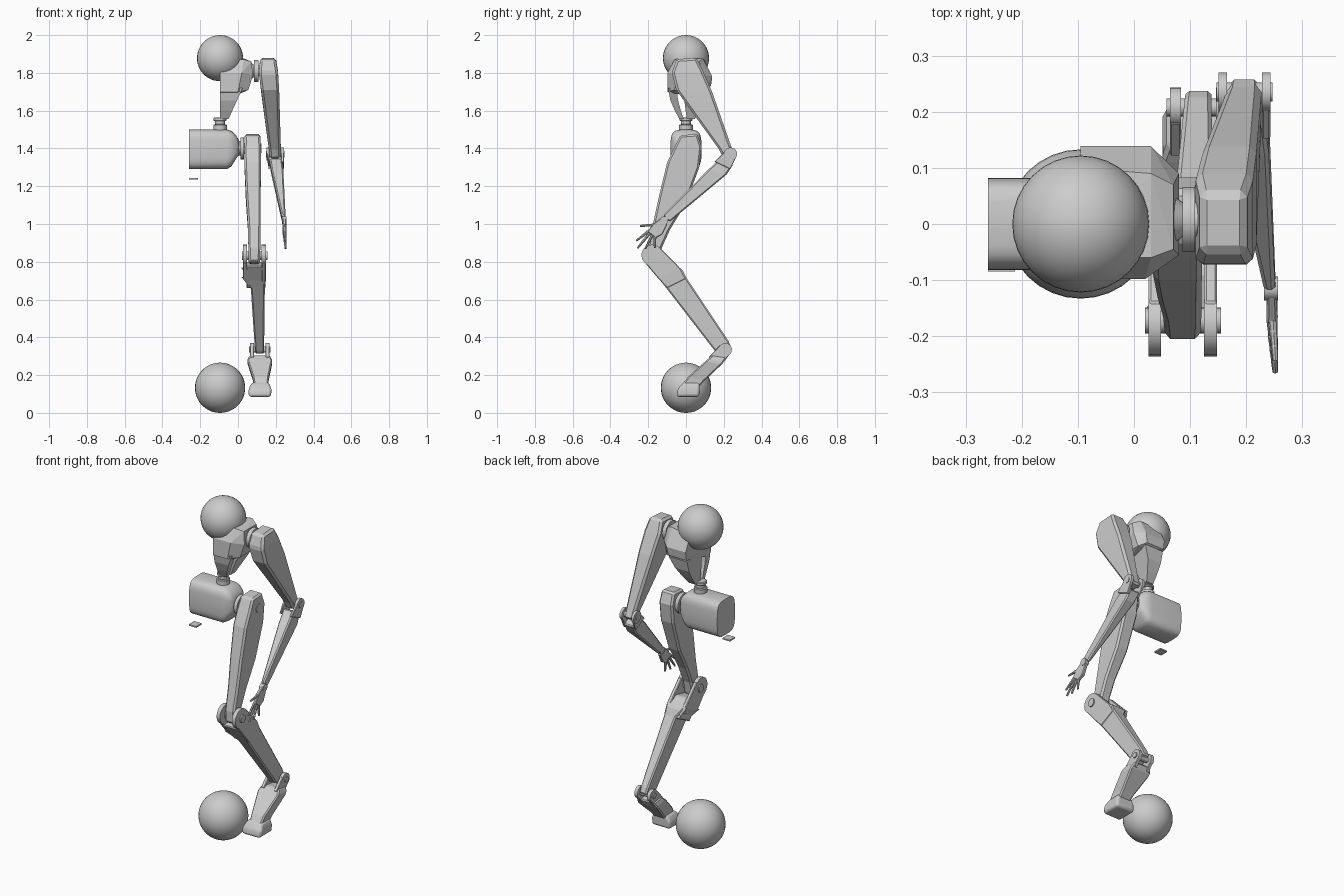
import bpy, bmesh, math
from mathutils import Vector, Matrix

CX = -0.095  # body axis


def finish(name, bm, bevel=0.0, smooth=None, segments=1):
    bmesh.ops.recalc_face_normals(bm, faces=bm.faces)
    me = bpy.data.meshes.new(name)
    bm.to_mesh(me)
    bm.free()
    ob = bpy.data.objects.new(name, me)
    bpy.context.collection.objects.link(ob)
    if bevel:
        m = ob.modifiers.new("bevel", 'BEVEL')
        m.width, m.segments, m.limit_method = bevel, segments, 'ANGLE'
    if smooth:
        bpy.context.view_layer.objects.active = ob
        ob.select_set(True)
        bpy.ops.object.shade_smooth_by_angle(angle=math.radians(smooth))
        ob.select_set(False)
    return ob


def loft(name, rings, bevel=0.0, smooth=None, segments=1):
    bm = bmesh.new()
    vs = [[bm.verts.new(p) for p in r] for r in rings]
    n = len(vs[0])
    for a, b in zip(vs, vs[1:]):
        for i in range(n):
            bm.faces.new((a[i], a[(i + 1) % n], b[(i + 1) % n], b[i]))
    bm.faces.new(vs[0])
    bm.faces.new(vs[-1])
    return finish(name, bm, bevel, smooth, segments)


def limb(name, stations, bevel=0.01):
    """Each station: front y,z / back y,z / x range."""
    return loft(name, [[(x0, fy, fz), (x1, fy, fz), (x1, by, bz), (x0, by, bz)]
                       for fy, fz, by, bz, x0, x1 in stations], bevel)


def hull(name, pts, bevel=0.0):
    bm = bmesh.new()
    for p in pts:
        bm.verts.new(p)
    bmesh.ops.convex_hull(bm, input=bm.verts)
    bmesh.ops.dissolve_limit(bm, angle_limit=0.03, verts=bm.verts, edges=bm.edges)
    return finish(name, bm, bevel)


def rod(name, a, b, r, r2=None, sides=20, bevel=0.0):
    a, b = Vector(a), Vector(b)
    d = b - a
    bm = bmesh.new()
    rot = Vector((0, 0, 1)).rotation_difference(d).to_matrix().to_4x4()
    bmesh.ops.create_cone(bm, cap_ends=True, segments=sides, radius1=r, radius2=r if r2 is None else r2,
                          depth=d.length, matrix=Matrix.Translation((a + b) / 2) @ rot)
    return finish(name, bm, bevel, 35)


def disc(name, x0, x1, y, z, r, r2=None):
    return rod(name, (x0, y, z), (x1, y, z), r, r2)


def ball(name, c, r, u=32, v=24):
    bm = bmesh.new()
    bmesh.ops.create_uvsphere(bm, u_segments=u, v_segments=v, radius=r, matrix=Matrix.Translation(c))
    return finish(name, bm, 0, 40)


# Head and the ball at the base
ball("head", (CX, 0, 1.878), 0.122)
ball("base_ball", (CX, 0, 0.133), 0.133)

# Chest: upper half block with a chamfered shoulder, cut at the body axis
hull("chest", [(CX, -.098, 1.80), (CX, -.098, 1.70), (.02, -.098, 1.80), (.0, -.098, 1.70),
               (CX, -.06, 1.86), (.03, -.06, 1.872), (.07, -.045, 1.86), (.08, -.055, 1.79),
               (.055, -.06, 1.71), (CX, .10, 1.86), (.03, .09, 1.877), (.07, .07, 1.86),
               (.08, .09, 1.79), (.055, .10, 1.71), (CX, .139, 1.78), (.03, .139, 1.78),
               (CX, .132, 1.73), (.02, .132, 1.73), (CX, -.06, 1.685), (.0, -.06, 1.685)])
# Front and back panels tapering to the waist


def panel(name, y0, y1, y2, y3):
    loft(name, [[(CX, a, z), (x, a, z), (x, b, z), (CX, b, z)]
                for x, z, a, b in ((.025, 1.72, y0, y1), (-.005, 1.655, y0 * .8 + y2 * .2, y1 * .8 + y3 * .2),
                                   (-.03, 1.60, y0 * .4 + y2 * .6, y1 * .4 + y3 * .6), (-.05, 1.555, y2, y3))])


panel("chest_front_panel", -.095, -.05, -.035, -.012)
panel("chest_back_panel", -.012, .125, .005, .045)

# Waist joint
disc_z = [(1.565, 1.545, .034), (1.548, 1.525, .027), (1.528, 1.49, .036)]
for i, (a, b, r) in enumerate(disc_z):
    rod(f"waist_ring_{i}", (CX, 0, a), (CX, 0, b), r, bevel=.004)

# Pelvis: rounded box section lofted along x, flat outer end


def pelvis_ring(x, ry, z0, z1, n=28, e=0.5):
    pts = []
    for i in range(n):
        t = 2 * math.pi * i / n
        c, s = math.cos(t), math.sin(t)
        pts.append((x, ry * math.copysign(abs(c) ** e, c),
                    (z0 + z1) / 2 + (z1 - z0) / 2 * math.copysign(abs(s) ** e, s)))
    return pts


loft("pelvis", [pelvis_ring(*s) for s in ((-.26, .082, 1.29, 1.50), (-.06, .082, 1.29, 1.50),
                                          (-.035, .078, 1.305, 1.493), (-.01, .066, 1.345, 1.47),
                                          (.004, .05, 1.365, 1.445))], smooth=40)
loft("small_plate", [[(-.26, -.085, z), (-.212, -.085, z), (-.212, -.035, z), (-.26, -.035, z)]
                     for z in (1.235, 1.243)])

# Shoulder joint
disc("shoulder_socket", .06, .088, .008, 1.81, .05, .03)
disc("shoulder_disc", .086, .109, .008, 1.81, .058)
disc("shoulder_pin", .105, .125, .008, 1.81, .03)

# Upper arm
limb("upper_arm", [(-.05, 1.872, .055, 1.88, .118, .20), (-.075, 1.80, .09, 1.81, .11, .212),
                   (-.052, 1.71, .138, 1.70, .122, .218), (.175, 1.395, .243, 1.40, .163, .227),
                   (.20, 1.345, .262, 1.355, .167, .226)], .012)

# Elbow plates and pin, joined to the forearm
for i, (a, b) in enumerate(((.151, .166), (.228, .243))):
    disc("elbow_plate_" + "ab"[i], a, b, .235, 1.37, .035)
    limb("elbow_arm_" + "ab"[i], [(.208, 1.385, .268, 1.36, a, b), (.15, 1.33, .235, 1.29, a + .012 * (1 - i), b)], .003)
disc("elbow_pin", .147, .247, .235, 1.37, .017)

# Forearm
limb("forearm", [(.185, 1.35, .25, 1.315, .166, .232), (.12, 1.29, .215, 1.262, .176, .24),
                 (-.122, 1.045, -.088, 1.01, .232, .252)], .007)
disc("wrist", .232, .257, -.115, 1.02, .021)

# Hand: palm, fingers and thumb made of short segments
limb("palm", [(-.128, 1.035, -.098, 1.0, .237, .254), (-.175, 1.0, -.125, .945, .236, .256),
              (-.205, .96, -.16, .925, .240, .256)], .004)
fingers = [("index", (-.20, .96), (-.265, .91)), ("middle", (-.195, .948), (-.258, .87)),
           ("ring", (-.18, .938), (-.217, .867)), ("little", (-.165, .932), (-.165, .873)),
           ("thumb", (-.165, .995), (-.245, .99))]
for label, a, b in fingers:
    A, B = Vector((.247, *a)), Vector((.252, *b))
    for k in range(3):
        p, q = A.lerp(B, k / 3), A.lerp(B, (k + .92) / 3)
        rod(f"{label}_finger_{k}", p, q, .0085 - .001 * k, .007 - .001 * k, 8)
        ball(f"{label}_knuckle_{k}", p, .008 - .001 * k, 8, 6)

# Hip joint
disc("hip_socket", -.01, .015, 0, 1.40, .045, .035)
disc("hip_disc", .012, .032, 0, 1.40, .058)
disc("hip_pin", .028, .045, 0, 1.40, .03)
disc("hip_cap", .118, .124, .02, 1.40, .025)

# Thigh
limb("thigh", [(-.03, 1.47, .06, 1.476, .036, .118), (-.065, 1.40, .083, 1.41, .033, .121),
               (-.10, 1.325, .07, 1.30, .034, .121), (-.14, 1.16, .0, 1.11, .042, .12),
               (-.175, 1.0, -.085, .97, .052, .12), (-.205, .87, -.13, .87, .055, .118),
               (-.205, .80, -.145, .785, .057, .116)], .01)

# Knee plates and pin
for i, (a, b) in enumerate(((.026, .048), (.125, .148))):
    disc("knee_plate_" + "ab"[i], a, b, -.18, .835, .056)
    limb("knee_arm_" + "ab"[i], [(-.228, .808, -.14, .878, a, b), (-.15, .715, -.03, .765, a, b),
                                 (-.10, .66, 0, .71, a + .045 * (1 - i), b - .003)], .004)
disc("knee_pin", .020, .155, -.172, .832, .023)

# Shin
limb("shin", [(-.20, .775, -.085, .80, .04, .135), (-.135, .70, -.02, .76, .036, .143),
              (-.10, .655, .002, .715, .068, .142), (.155, .325, .225, .38, .090, .138),
              (.18, .31, .24, .345, .092, .138)], .007)

# Ankle plates and pin
for i, (a, b) in enumerate(((.064, .084), (.146, .166))):
    disc("ankle_plate_" + "ab"[i], a, b, .208, .335, .035)
    limb("ankle_arm_" + "ab"[i], [(.18, .358, .238, .32, a, b), (.12, .295, .20, .268, a, b)], .003)
disc("ankle_pin", .058, .172, .208, .335, .016)

# Foot and its rounded sole pad
limb("foot", [(.14, .305, .215, .295, .060, .168), (.11, .28, .195, .262, .049, .182),
              (.01, .19, .10, .172, .078, .163), (-.02, .15, .07, .14, .085, .16)], .007)
loft("sole_pad", [[(x0, a, z), (x1, a, z), (x1, b, z), (x0, b, z)] for x0, x1, a, b, z in
                  ((.057, .175, -.05, .07, .085), (.055, .177, -.045, .072, .125),
                   (.075, .163, -.012, .072, .163))], .014, 50, 3)
